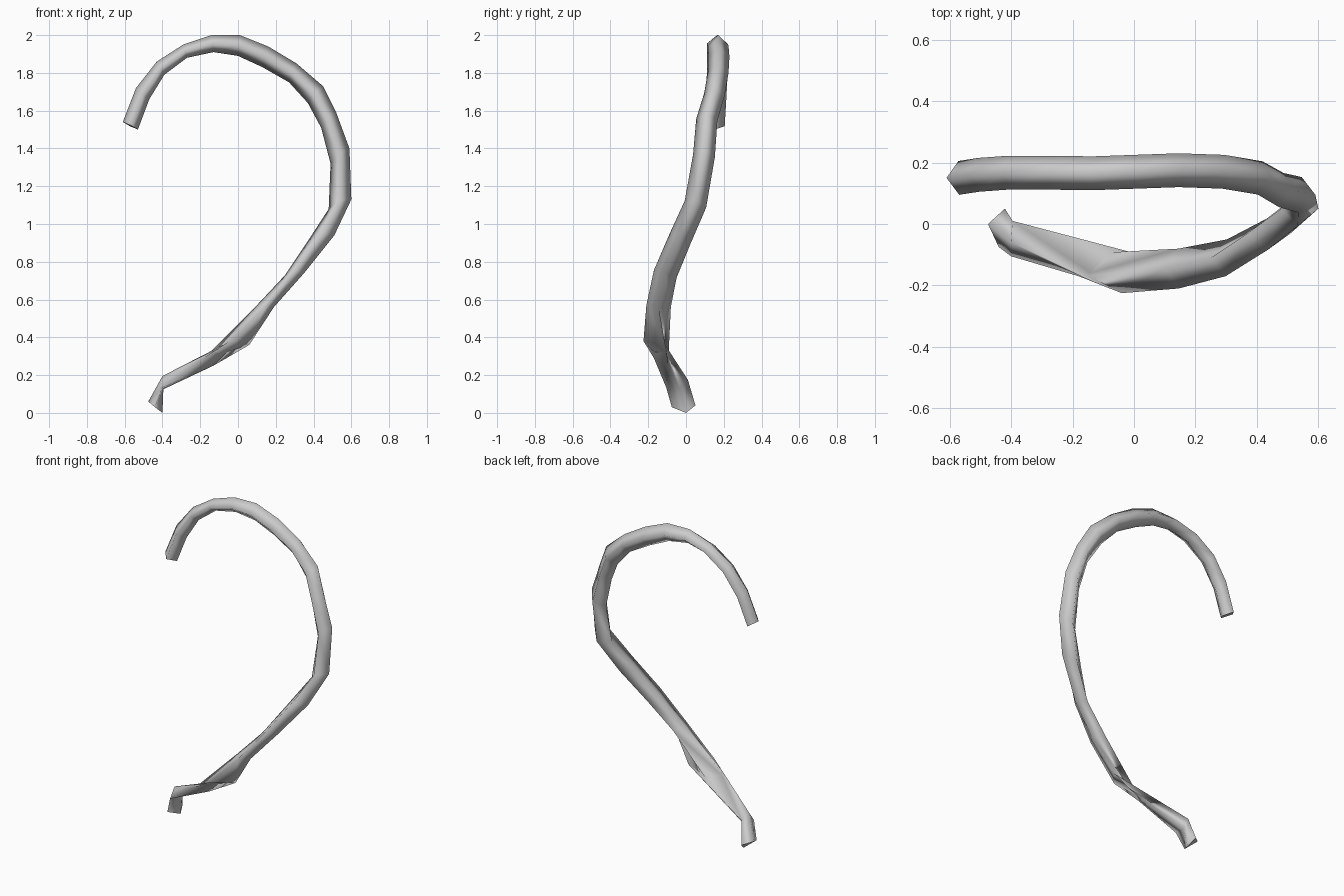
import bpy
from mathutils import Vector

if "Cube" in bpy.data.objects:
    bpy.data.objects.remove(bpy.data.objects["Cube"])

# Hook stations: outer edge (x, z), inner edge (x, z), centre y
STATIONS = [
    (-.61, 1.54, -.53, 1.50, .15), (-.54, 1.72, -.47, 1.66, .16),
    (-.43, 1.86, -.39, 1.79, .167), (-.29, 1.95, -.27, 1.88, .167),
    (-.14, 2.00, -.13, 1.91, .165), (.01, 2.00, 0, 1.89, .17),
    (.16, 1.94, .13, 1.83, .175), (.31, 1.85, .27, 1.75, .17),
    (.45, 1.73, .37, 1.64, .15), (.52, 1.59, .44, 1.51, .11),
    (.59, 1.40, .49, 1.32, .095), (.60, 1.13, .48, 1.08, .05),
    (.51, .94, .37, .91, -.03), (.35, .74, .25, .73, -.11),
    (.19, .56, .10, .57, -.145),
]
# Twisted lower tip: outer, back, inner, front corners of each section
TIP = [
    [(.06, -.11, .36), (-.13, -.095, .25), (-.18, -.17, .29), (-.04, -.225, .38)],
    [(-.395, .01, .175), (-.395, -.03, .125), (-.40, -.105, .135), (-.40, -.06, .195)],
    [(-.42, .05, .04), (-.40, 0, 0), (-.44, -.075, .03), (-.475, 0, .06)],
]

centres = [Vector(((a + c) / 2, y, (b + d) / 2)) for a, b, c, d, y in STATIONS]
centres.append(sum((Vector(p) for p in TIP[0]), Vector()) / 4)

# Four-sided sections perpendicular to the path
rings = []
for i, (a, b, c, d, y) in enumerate(STATIONS):
    tangent = centres[i + 1] - centres[max(i - 1, 0)]
    outer, inner = Vector((a, y, b)), Vector((c, y, d))
    side = tangent.cross(outer - inner).normalized()
    if side.y < 0:
        side = -side
    half = .055 + .01 * max(0, i - 8) / 6
    rings.append([outer, centres[i] + side * half, inner, centres[i] - side * half])
rings += [[Vector(p) for p in ring] for ring in TIP]

# Skin the sections and close both ends
verts = [p for ring in rings for p in ring]
faces = [(4 * i + j, 4 * i + (j + 1) % 4, 4 * i + 4 + (j + 1) % 4, 4 * i + 4 + j)
         for i in range(len(rings) - 1) for j in range(4)]
n = len(verts)
faces += [(3, 2, 1, 0), (n - 4, n - 3, n - 2, n - 1)]
mesh = bpy.data.meshes.new("curved_hook")
mesh.from_pydata(verts, [], faces)

# Smooth sides, flat end caps
for poly in mesh.polygons:
    poly.use_smooth = poly.index < len(faces) - 2
import bmesh
bm = bmesh.new()
bm.from_mesh(mesh)
bmesh.ops.recalc_face_normals(bm, faces=bm.faces)
for face in bm.faces:
    if not face.smooth:
        for edge in face.edges:
            edge.smooth = False
bm.to_mesh(mesh)
bm.free()
bpy.context.collection.objects.link(bpy.data.objects.new("curved_hook", mesh))
